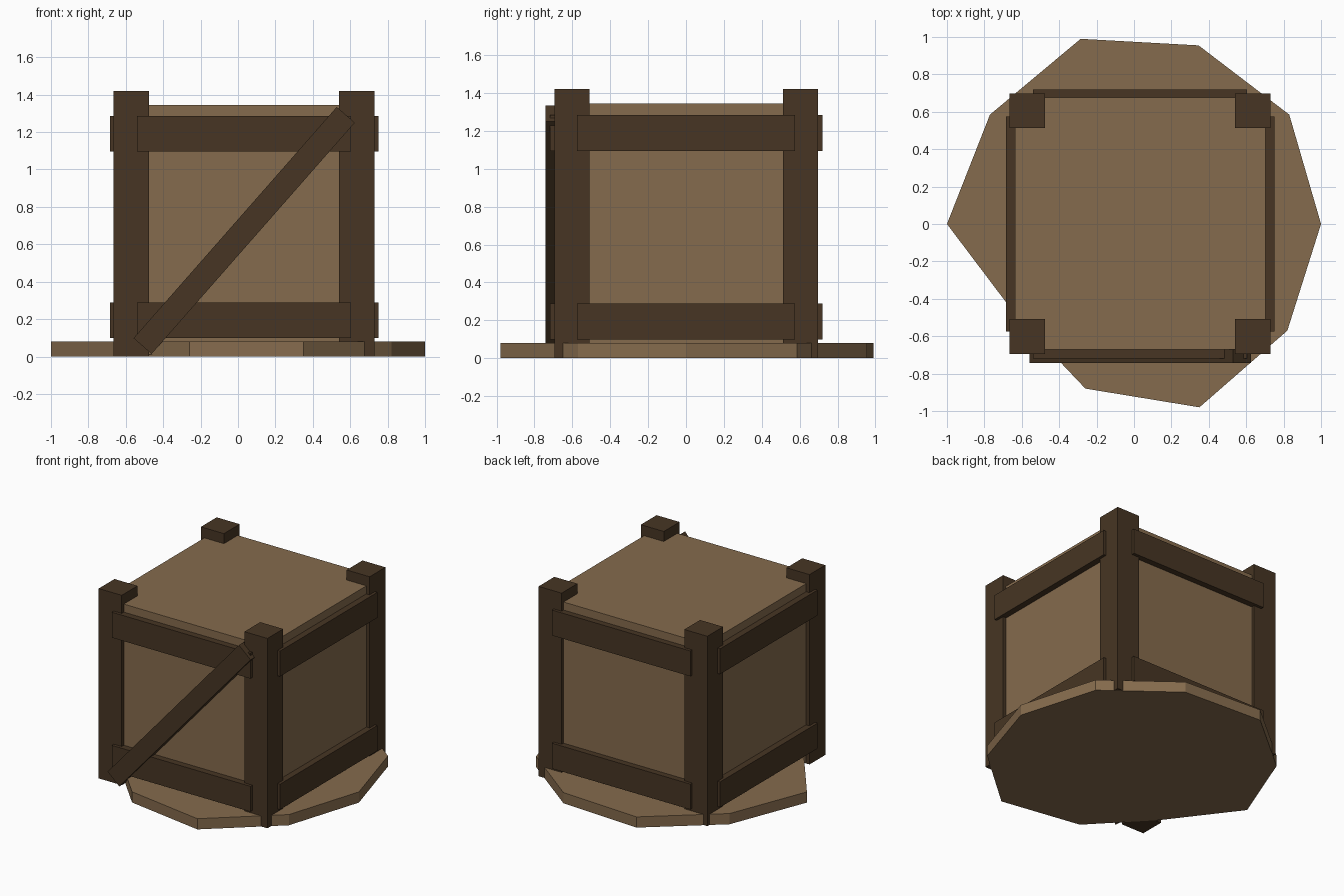
import bpy, bmesh, math
from mathutils import Matrix, Vector

if "Cube" in bpy.data.objects:
    bpy.data.objects.remove(bpy.data.objects["Cube"])


def material(name, rgb):
    m = bpy.data.materials.new(name)
    m.diffuse_color = (*rgb, 1)
    m.use_nodes = True
    m.node_tree.nodes["Principled BSDF"].inputs["Base Color"].default_value = m.diffuse_color
    return m


light_wood = material("light wood", (0.235, 0.147, 0.074))
dark_wood = material("dark wood", (0.063, 0.036, 0.017))


def finish(bm, name, mat):
    bmesh.ops.recalc_face_normals(bm, faces=bm.faces[:])
    mesh = bpy.data.meshes.new(name)
    bm.to_mesh(mesh)
    bm.free()
    mesh.materials.append(mat)
    ob = bpy.data.objects.new(name, mesh)
    bpy.context.collection.objects.link(ob)
    return ob


def box(name, lo, hi, mat):
    """Axis-aligned box between two corners."""
    lo, hi = Vector(lo), Vector(hi)
    bm = bmesh.new()
    bmesh.ops.create_cube(bm, size=1, matrix=Matrix.Diagonal((*(hi - lo), 1)))
    ob = finish(bm, name, mat)
    ob.location = (lo + hi) / 2
    return ob


# Irregular ten-sided ground slab
outline = [(-1, 0), (-0.63, -0.49), (-0.26, -0.88), (0.35, -0.98), (0.82, -0.57),
           (1, 0), (0.83, 0.585), (0.345, 0.955), (-0.285, 0.99), (-0.77, 0.585)]
bm = bmesh.new()
face = bm.faces.new([bm.verts.new((x, y, 0)) for x, y in outline])
top = bmesh.ops.extrude_face_region(bm, geom=[face])["geom"]
bmesh.ops.translate(bm, vec=(0, 0, 0.08),
                    verts=[v for v in top if isinstance(v, bmesh.types.BMVert)])
finish(bm, "base_slab", light_wood)

# Crate body
box("crate_body", (-0.637, -0.67, 0.01), (0.703, 0.675, 1.345), light_wood)

# Corner posts
for side, x in (("left", -0.57), ("right", 0.635)):
    for end, y in (("front", -0.602), ("back", 0.605)):
        box(f"{end}_{side}_post", (x - 0.095, y - 0.093, 0.001),
            (x + 0.095, y + 0.093, 1.42), dark_wood)

# Horizontal rails on all four sides
for level, z in (("lower", 0.1), ("upper", 1.095)):
    h = z + 0.19
    box(f"front_{level}_rail", (-0.54, -0.718, z), (0.605, -0.66, h), dark_wood)
    box(f"back_{level}_rail", (-0.54, 0.66, z), (0.605, 0.72, h), dark_wood)
    box(f"left_{level}_rail", (-0.685, -0.575, z), (-0.62, 0.575, h), dark_wood)
    box(f"right_{level}_rail", (0.69, -0.575, z), (0.75, 0.575, h), dark_wood)

# Diagonal brace across the front
brace = box("diagonal_brace", (-0.79, -0.743, 0.61), (0.856, -0.665, 0.738), dark_wood)
brace.rotation_euler.y = -math.radians(48.7)
